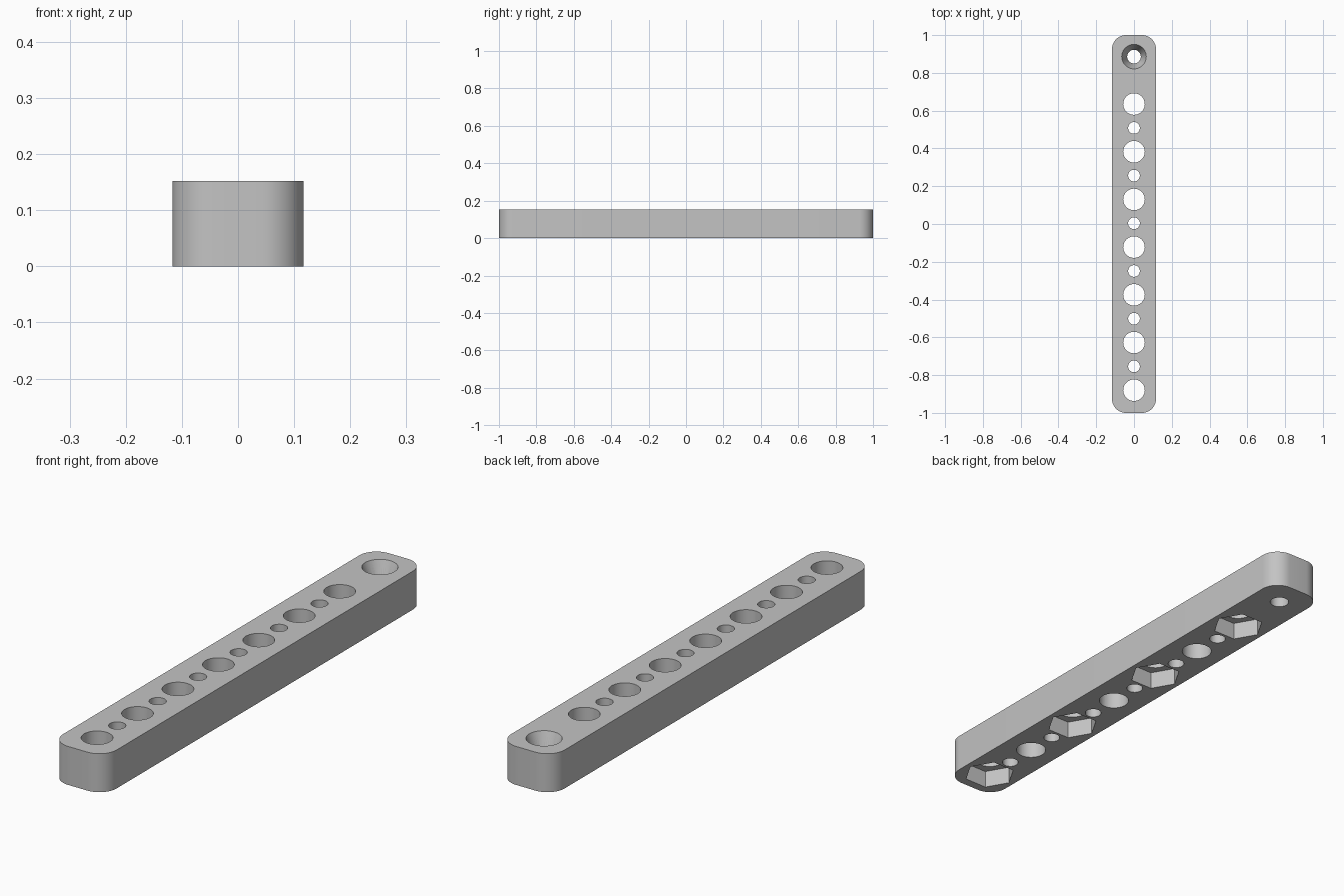
import bpy, bmesh, math
from mathutils import Matrix, Vector

cube = bpy.data.objects.get("Cube")
if cube:
    bpy.data.objects.remove(cube, do_unlink=True)

HALF_W, HALF_L, HEIGHT, CORNER = 0.117, 1.0, 0.152, 0.075
PITCH = 0.2525          # distance between neighbouring large holes
FIRST = -0.88           # large hole nearest the front
SINK_Y = 0.886          # countersunk hole at the back
OVER = 0.05             # cutters reach past the surface

grey = bpy.data.materials.new("light grey")
grey.use_nodes = True
color = (0.55, 0.55, 0.55, 1)
grey.diffuse_color = color
grey.node_tree.nodes["Principled BSDF"].inputs["Base Color"].default_value = color


def add_object(name, bm):
    bmesh.ops.recalc_face_normals(bm, faces=bm.faces)
    mesh = bpy.data.meshes.new(name)
    bm.to_mesh(mesh)
    bm.free()
    mesh.materials.append(grey)
    obj = bpy.data.objects.new(name, mesh)
    bpy.context.collection.objects.link(obj)
    return obj


def plug(bm, y, z0, z1, r0, r1, sides):
    """Add a closed cylinder, cone or prism standing at y."""
    bmesh.ops.create_cone(bm, cap_ends=True, segments=sides, radius1=r0, radius2=r1,
                          depth=z1 - z0, matrix=Matrix.Translation((0, y, (z0 + z1) / 2)))


# Bar with rounded vertical corners
bm = bmesh.new()
outline = []
for i, (sx, sy) in enumerate([(1, 1), (-1, 1), (-1, -1), (1, -1)]):
    center = Vector((sx * (HALF_W - CORNER), sy * (HALF_L - CORNER), 0))
    for step in range(13):
        a = math.pi / 2 * (i + step / 12)
        outline.append(bm.verts.new(center + CORNER * Vector((math.cos(a), math.sin(a), 0))))
base = bm.faces.new(outline)
top = bmesh.ops.extrude_face_region(bm, geom=[base])["geom"]
bmesh.ops.translate(bm, vec=(0, 0, HEIGHT),
                    verts=[v for v in top if isinstance(v, bmesh.types.BMVert)])
bar = add_object("drilled_bar", bm)

# Through holes: large and small in turn, plus the screw hole at the back
bm = bmesh.new()
for i in range(7):
    y = FIRST + i * PITCH
    plug(bm, y, -OVER, HEIGHT + OVER, 0.057, 0.057, 48)
    if i < 6:
        plug(bm, y + PITCH / 2, -OVER, HEIGHT + OVER, 0.031, 0.031, 40)
plug(bm, SINK_Y, -OVER, HEIGHT + OVER, 0.036, 0.036, 40)
holes = add_object("hole_cutter", bm)

# Hexagonal nut pockets underneath every other large hole, and the countersink
bm = bmesh.new()
for i in range(0, 7, 2):
    plug(bm, FIRST + i * PITCH, -OVER, 0.07, 0.098, 0.098, 6)
pockets_turn = Matrix.Rotation(math.pi / 2, 3, "Z")
for i in range(0, 7, 2):
    y = FIRST + i * PITCH
    own = [v for v in bm.verts if abs(v.co.y - y) < PITCH / 2]
    # points of each hexagon face the long sides
    if max(abs(v.co.x) for v in own) < 0.09:
        bmesh.ops.rotate(bm, verts=own, cent=(0, y, 0), matrix=pockets_turn)
SINK_Z, SLOPE = 0.075, (0.065 - 0.036) / (HEIGHT - 0.075)
plug(bm, SINK_Y, SINK_Z, HEIGHT + OVER, 0.036, 0.065 + SLOPE * OVER, 48)
pockets = add_object("pocket_cutter", bm)

# Cut the bar
for cutter in (holes, pockets):
    cutter.hide_render = True
    mod = bar.modifiers.new("cut", "BOOLEAN")
    mod.operation = "DIFFERENCE"
    mod.solver = "EXACT"
    mod.object = cutter
bpy.context.view_layer.objects.active = bar
for obj in bpy.context.selected_objects:
    obj.select_set(False)
bar.select_set(True)
for mod in list(bar.modifiers):
    bpy.ops.object.modifier_apply(modifier=mod.name)
for cutter in (holes, pockets):
    bpy.data.objects.remove(cutter, do_unlink=True)
bpy.ops.object.shade_smooth_by_angle(angle=math.radians(30))
